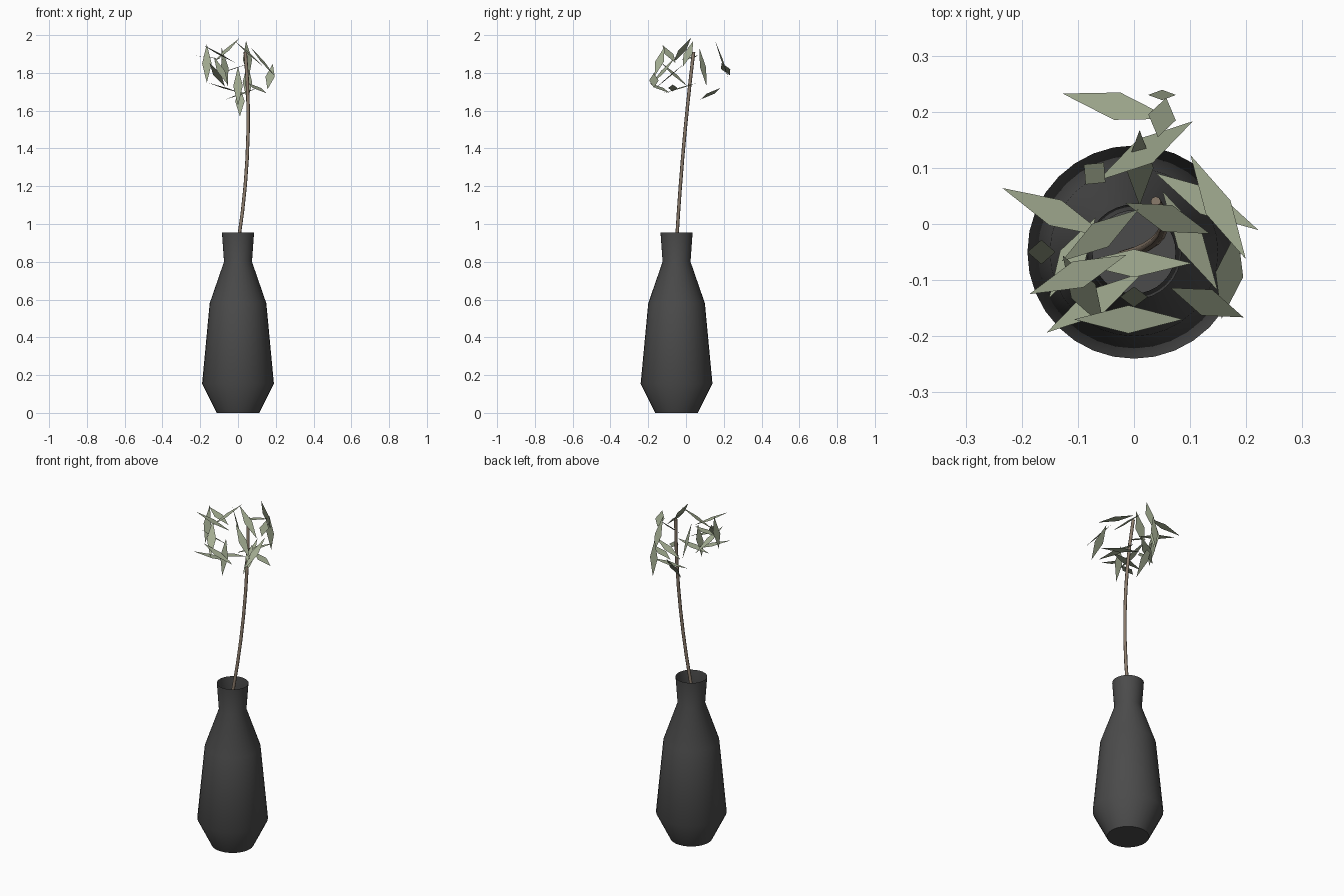
import bpy
from math import cos, sin, pi, radians
from mathutils import Vector

if "Cube" in bpy.data.objects:
    bpy.data.objects.remove(bpy.data.objects["Cube"])


def material(name, rgb):
    m = bpy.data.materials.new(name)
    m.diffuse_color = (*rgb, 1)
    m.use_nodes = True
    m.node_tree.nodes["Principled BSDF"].inputs["Base Color"].default_value = m.diffuse_color
    return m


def mesh_object(name, verts, faces, mat):
    me = bpy.data.meshes.new(name)
    me.from_pydata(verts, [], faces)
    me.update()
    me.materials.append(mat)
    ob = bpy.data.objects.new(name, me)
    bpy.context.collection.objects.link(ob)
    return ob


def tube(name, rings, sides, mat, angle, cap_top):
    """Skin horizontal circles given as (x, y, z, radius)."""
    verts = [(x + r * cos(2 * pi * i / sides), y + r * sin(2 * pi * i / sides), z)
             for x, y, z, r in rings for i in range(sides)]
    faces = [tuple(reversed(range(sides)))]
    for a in range(0, len(verts) - sides, sides):
        for i in range(sides):
            j = (i + 1) % sides
            faces.append((a + i, a + j, a + sides + j, a + sides + i))
    if cap_top:
        faces.append(tuple(range(len(verts) - sides, len(verts))))
    ob = mesh_object(name, verts, faces, mat)
    bpy.ops.object.select_all(action='DESELECT')
    ob.select_set(True)
    bpy.context.view_layer.objects.active = ob
    bpy.ops.object.shade_smooth_by_angle(angle=angle)


black = material("vase_black", (0.07, 0.07, 0.07))
bark = material("bark", (0.26, 0.2, 0.15))
green = material("leaf_green", (0.37, 0.42, 0.29))

# Vase: round profile, open at the mouth
profile = [(0.113, 0), (0.19, 0.155), (0.15, 0.58), (0.074, 0.80), (0.085, 0.955)]
tube("vase", [(0, -0.05, z, r) for r, z in profile], 32, black, 0.6, False)


# Stem: slender tube along a gentle curve
def stem_ring(z):
    d = z - 0.95
    return (0.054 - 0.124 * (z - 1.56) ** 2, -0.047 + 0.06 * d + 0.032 * d * d, z, 0.009)


tube("stem", [stem_ring(0.78 + 1.13 * k / 8) for k in range(9)], 8, bark, 0.8, True)

# Leaves: equal flat diamonds, each with a centre, heading and pitch in degrees
leaves = [
    (-.03, .21, 1.82, -13, 18), (.05, .23, 1.75, 90, -85), (.05, .19, 1.87, 78, -70),
    (.02, .13, 1.69, 32, 17), (.15, .03, 1.88, -62, 0), (.13, .04, 1.69, -29, 0),
    (.1, -.03, 1.72, -61, -15), (.13, -.14, 1.86, -22, -48), (.17, -.09, 1.78, -100, -40),
    (-.14, .02, 1.88, -25, -7), (-.165, -.05, 1.85, -90, -78), (-.07, .09, 1.83, 50, -76),
    (.01, .1, 1.65, -90, -50), (0, -.13, 1.73, -90, -80), (-.06, -.02, 1.92, 214, -38),
    (.06, .01, 1.9, -20, -40), (-.01, -.17, 1.76, 0, -22), (-.07, -.14, 1.72, 32, -15),
    (-.1, -.09, 1.9, 22, -27), (-.09, -.12, 1.81, -60, -45), (0, -.07, 1.72, 0, 10),
    (-.11, -.06, 1.79, 60, -38),
]
verts, faces = [], []
for x, y, z, heading, pitch in leaves:
    h, p = radians(heading), radians(pitch)
    c = Vector((x, y, z))
    along = Vector((cos(h) * cos(p), sin(h) * cos(p), sin(p))) * 0.105
    side = Vector((-sin(h), cos(h), 0)) * 0.025
    n = len(verts)
    verts += [c - along, c - side, c + along, c + side]
    faces.append((n, n + 1, n + 2, n + 3))
mesh_object("leaves", verts, faces, green)
